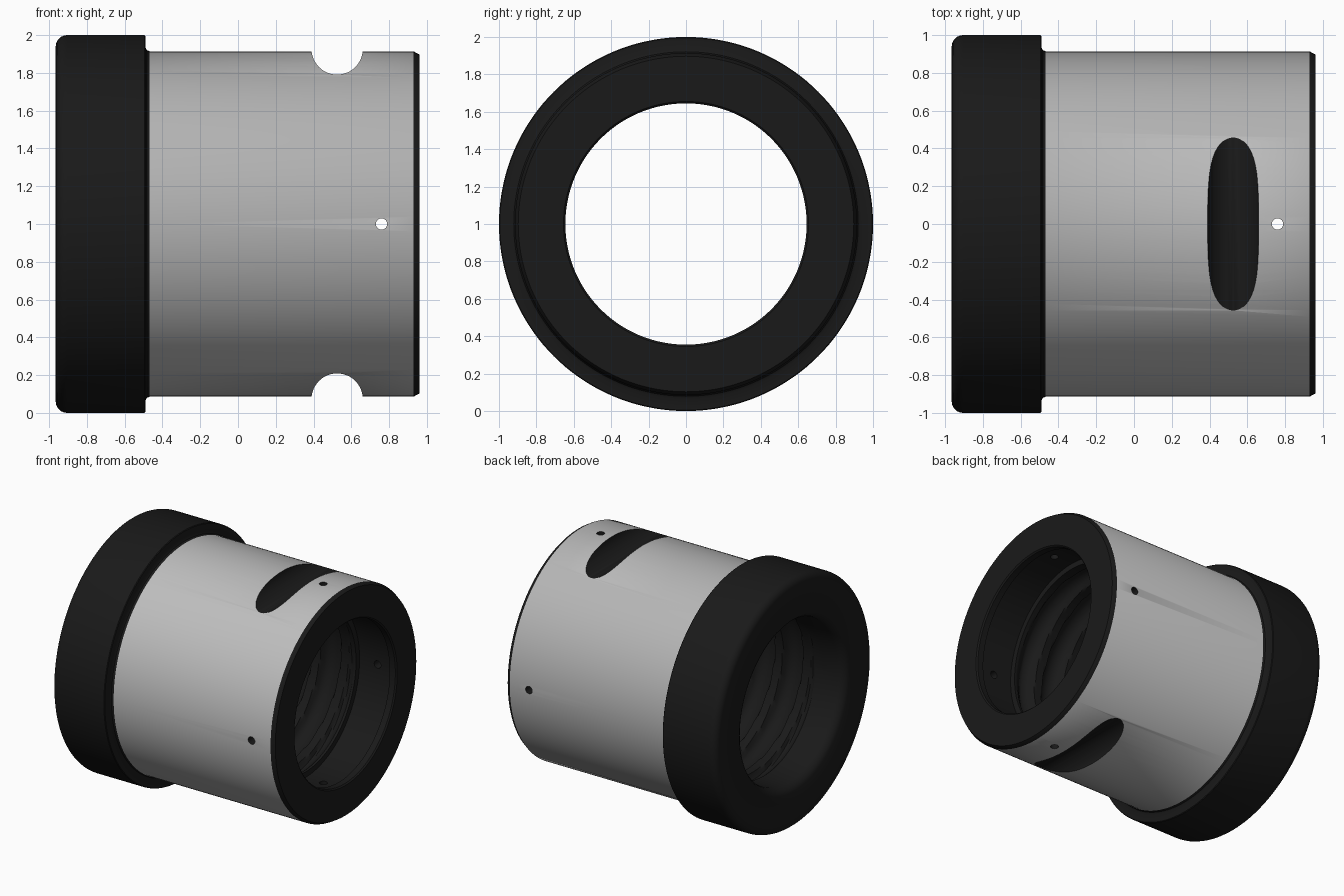
import bpy, bmesh, math
from mathutils import Matrix

if "Cube" in bpy.data.objects:
    bpy.data.objects.remove(bpy.data.objects["Cube"])

N = 144                      # sides of the round parts
BODY_R, BORE_R = 0.914, 0.645
PITCH, GROOVE_R = 0.25, 0.085
BORE_A, BORE_B = -0.70, 0.58  # threaded stretch of the bore


def material(name, c):
    m = bpy.data.materials.new(name)
    m.diffuse_color = (c, c, c, 1)
    m.use_nodes = True
    m.node_tree.nodes["Principled BSDF"].inputs["Base Color"].default_value = m.diffuse_color
    return m


black = material("black", 0.01)


def bore_radius(x, a):
    # helical ball groove cut into the bore, faded out at both ends
    d = ((x / PITCH - a / math.tau) % 1 - 0.5) * PITCH
    depth = math.sqrt(max(GROOVE_R ** 2 - d * d, 0)) * 0.8
    fade = min(1, max(0, (x - BORE_A) / 0.08), max(0, (BORE_B - x) / 0.08))
    return BORE_R + depth * fade


# outer half of the section, from flange face to nose
fillet = [(-0.965 + 0.06 * (1 - math.sin(t)), 0.94 + 0.06 * math.cos(t))
          for t in [math.pi / 2 * (1 - i / 6) for i in range(7)]]
outer = [(-0.965, 0.70)] + fillet + [
    (-0.495, 1.0), (-0.49, 0.995), (-0.49, 0.935), (-0.483, 0.921), (-0.468, BODY_R),
    (0.93, BODY_R), (0.96, 0.897), (0.96, 0.655), (0.95, BORE_R)]
# wiper recess behind the nose lip, threaded bore, flared flange mouth
STEPS = 100
inner = [(0.90, BORE_R), (0.90, 0.69), (0.60, 0.69), (0.60, BORE_R)]
thread = [BORE_B + (BORE_A - BORE_B) * i / STEPS for i in range(STEPS + 1)]
mouth = [(-0.90, BORE_R), (-0.925, 0.653), (-0.95, 0.673)]

bm = bmesh.new()
rings = []
for k in range(N):
    a = math.tau * k / N
    section = outer + inner + [(x, bore_radius(x, a)) for x in thread] + mouth
    rings.append([bm.verts.new((x, r * math.cos(a), 1 + r * math.sin(a))) for x, r in section])
for k in range(N):
    p, q = rings[k], rings[(k + 1) % N]
    for j in range(len(p)):
        i = (j + 1) % len(p)
        bm.faces.new((p[j], p[i], q[i], q[j]))
bmesh.ops.recalc_face_normals(bm, faces=bm.faces)
mesh = bpy.data.meshes.new("nut_body")
bm.to_mesh(mesh)
bm.free()
nut = bpy.data.objects.new("nut_body", mesh)
bpy.context.collection.objects.link(nut)


# cutters: return slots across top and bottom, cross-drilled pin holes
cut = bmesh.new()
def add_rod(x, z, r, length, axis, segs):
    rot = Matrix.Rotation(math.pi / 2, 4, 'X') if axis == 'Y' else Matrix()
    bmesh.ops.create_cone(cut, cap_ends=True, segments=segs, radius1=r, radius2=r,
                          depth=length, matrix=Matrix.Translation((x, 0, z)) @ rot)


for s in (-1, 1):
    add_rod(0.525, 1 + s * 0.927, 0.136, 2.4, 'Y', 48)
    for axis in 'YZ':
        rot = Matrix.Rotation(-s * math.pi / 2, 4, 'X') if axis == 'Y' else Matrix()
        offset = (0.76, s * 0.85, 1) if axis == 'Y' else (0.76, 0, 1 + s * 0.85)
        bmesh.ops.create_cone(cut, cap_ends=True, segments=24, radius1=0.03, radius2=0.03,
                              depth=0.6, matrix=Matrix.Translation(offset) @ rot)
cm = bpy.data.meshes.new("cutter")
cut.to_mesh(cm)
cut.free()
cutter = bpy.data.objects.new("cutter", cm)
bpy.context.collection.objects.link(cutter)
cutter.hide_render = True

mod = nut.modifiers.new("cuts", 'BOOLEAN')
mod.object, mod.operation, mod.solver = cutter, 'DIFFERENCE', 'EXACT'
bpy.context.view_layer.objects.active = nut
nut.select_set(True)
bpy.ops.object.modifier_apply(modifier=mod.name)
bpy.data.objects.remove(cutter)

# bare metal on the turned barrel, black everywhere else
mesh = nut.data
mesh.materials.clear()
mesh.materials.append(black)
mesh.materials.append(material("bare_metal", 0.5))
for f in mesh.polygons:
    on_barrel = all(abs(math.hypot(mesh.vertices[v].co.y, mesh.vertices[v].co.z - 1) - BODY_R) < 0.003
                    for v in f.vertices)
    f.material_index = int(on_barrel and abs(f.normal.x) < 0.05)
cutter = None
bpy.ops.object.shade_smooth_by_angle(angle=math.radians(30))
